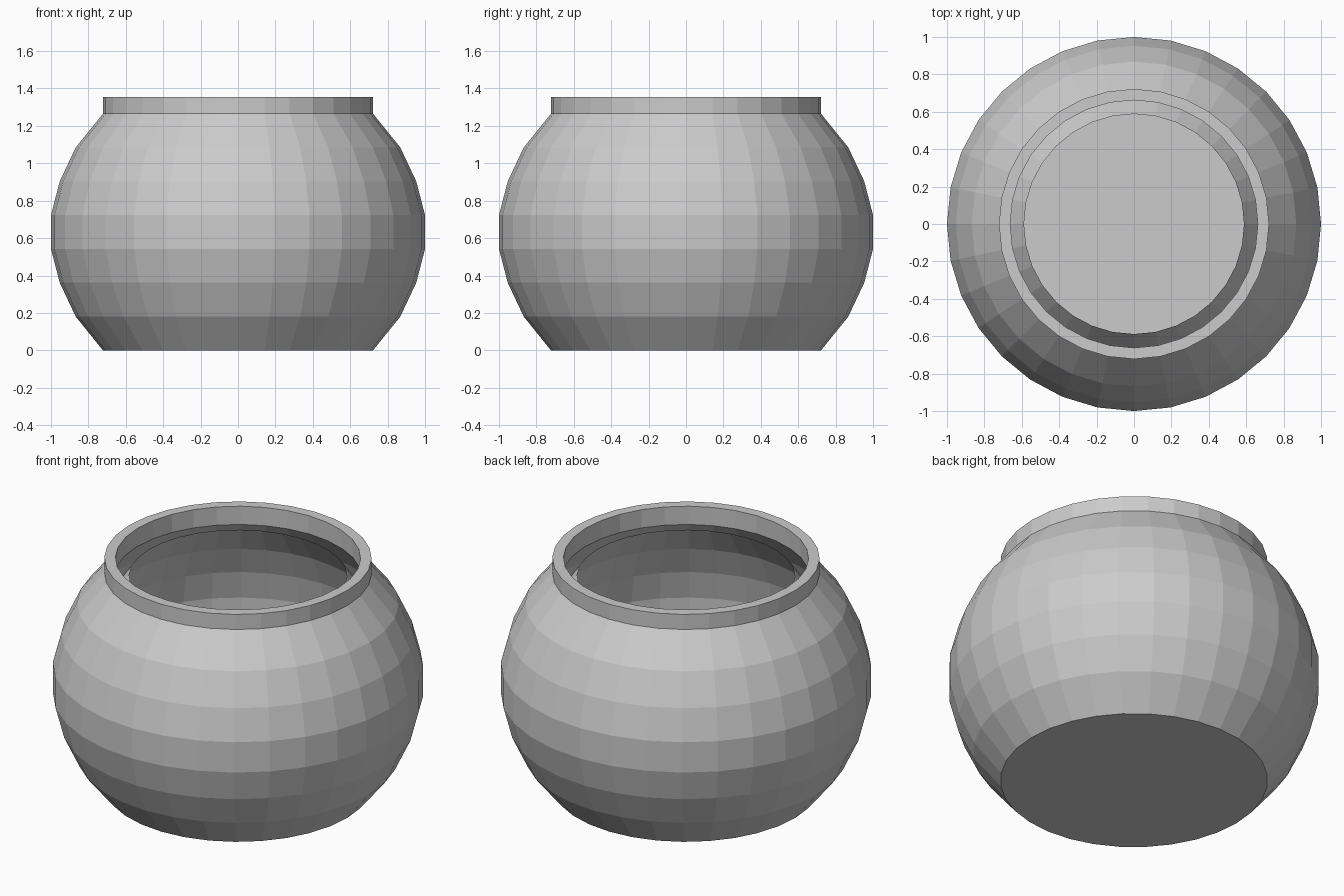
import bpy, bmesh
from math import cos, sin, tau

if "Cube" in bpy.data.objects:
    bpy.data.objects.remove(bpy.data.objects["Cube"])

SIDES = 32


def lathe(name, profile):
    """Spin an (r, z) profile around z, with a flat floor on the first ring."""
    bm = bmesh.new()
    rings = [[bm.verts.new((r * cos(tau * i / SIDES), r * sin(tau * i / SIDES), z))
              for i in range(SIDES)] for r, z in profile]
    for low, high in zip(rings, rings[1:]):
        for i in range(SIDES):
            j = (i + 1) % SIDES
            bm.faces.new((low[i], low[j], high[j], high[i]))
    bm.faces.new(rings[0][::-1])
    bm.normal_update()
    mesh = bpy.data.meshes.new(name)
    bm.to_mesh(mesh)
    bm.free()
    obj = bpy.data.objects.new(name, mesh)
    bpy.context.collection.objects.link(obj)
    return obj


# Rounded belly, symmetric top to bottom
radii = [0.722, 0.868, 0.953, 1.0, 1.0, 0.953, 0.868, 0.722]
step = 1.265 / 7
belly = [(r, i * step) for i, r in enumerate(radii)]

# Outer bowl with an upright rim and thick wall
bowl = lathe("bowl", belly + [(0.722, 1.355)])
wall = bowl.modifiers.new("wall", 'SOLIDIFY')
wall.thickness = 0.06
wall.offset = -1

# Smaller open liner inside the bowl
lathe("inner_liner", [(r * 0.815, 0.06 + z * 0.94) for r, z in belly])
